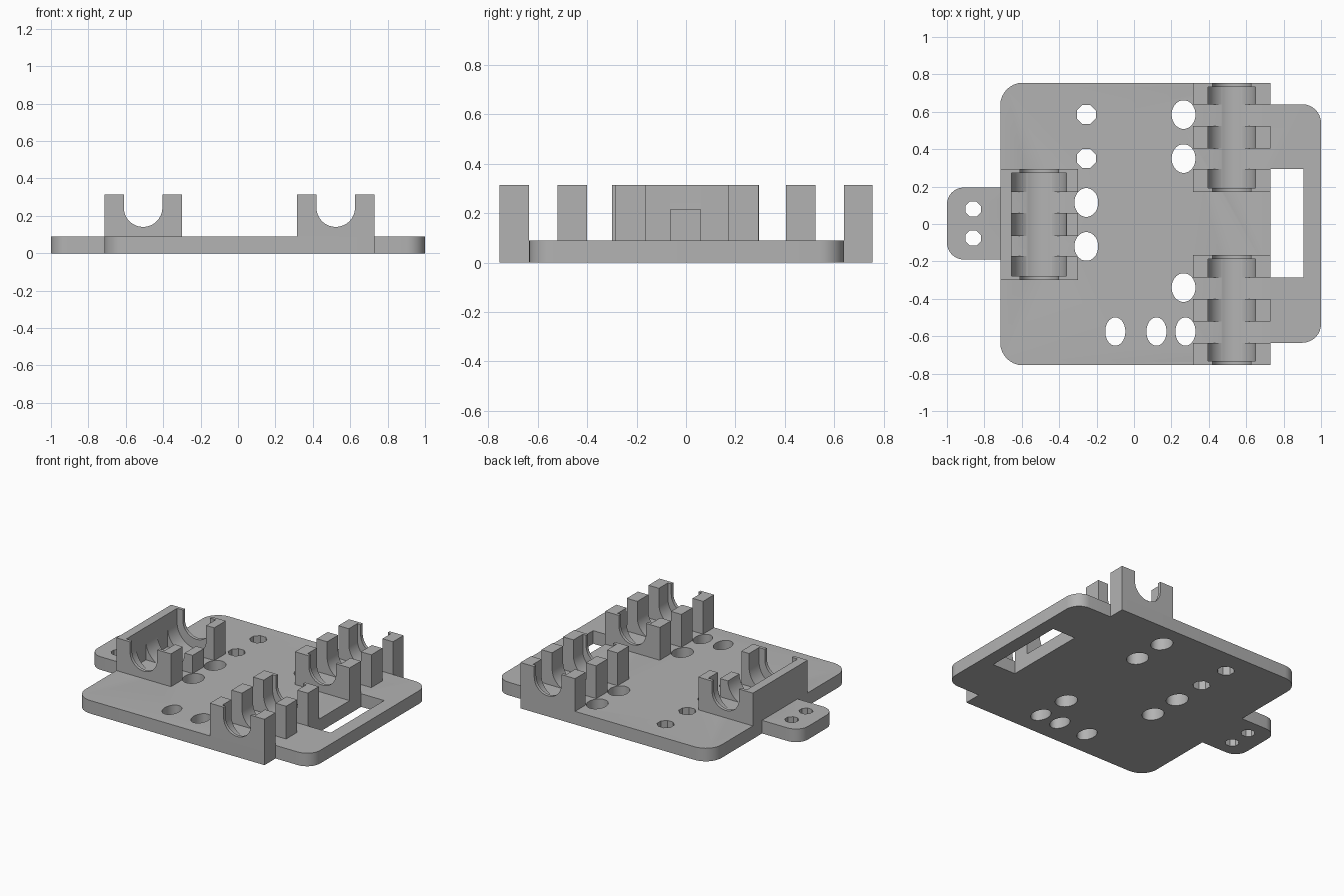
import bpy, bmesh, math
from mathutils import Vector

cube = bpy.data.objects.get("Cube")
if cube:
    bpy.data.objects.remove(cube, do_unlink=True)

PLATE, TOP = 0.09, 0.315

grey = bpy.data.materials.new("light grey plastic")
grey.use_nodes = True
grey.diffuse_color = (0.45, 0.45, 0.45, 1)
grey.node_tree.nodes["Principled BSDF"].inputs["Base Color"].default_value = (0.45, 0.45, 0.45, 1)


def prism(name, points, start, end, axis="Z"):
    """Extrude a 2D profile along Z (points are x, y) or Y (points are x, z)."""
    bm = bmesh.new()
    place = (lambda p: (p[0], p[1], start)) if axis == "Z" else (lambda p: (p[0], start, p[1]))
    face = bm.faces.new([bm.verts.new(place(p)) for p in points])
    grown = bmesh.ops.extrude_face_region(bm, geom=[face])
    step = Vector((0, 0, end - start)) if axis == "Z" else Vector((0, end - start, 0))
    moved = [g for g in grown["geom"] if isinstance(g, bmesh.types.BMVert)]
    bmesh.ops.translate(bm, verts=moved, vec=step)
    bmesh.ops.recalc_face_normals(bm, faces=bm.faces)
    mesh = bpy.data.meshes.new(name)
    bm.to_mesh(mesh)
    bm.free()
    mesh.materials.append(grey)
    obj = bpy.data.objects.new(name, mesh)
    bpy.context.collection.objects.link(obj)
    return obj


def box(name, x0, x1, y0, y1, z0, z1):
    return prism(name, [(x0, y0), (x1, y0), (x1, y1), (x0, y1)], z0, z1)


def rounded(corners, steps=8):
    """Polygon with a fillet of the given radius on each right-angled corner."""
    out = []
    for i, (x, y, r) in enumerate(corners):
        p = Vector((x, y))
        if r == 0:
            out.append(p)
            continue
        a = (Vector(corners[i - 1][:2]) - p).normalized() * r
        b = (Vector(corners[(i + 1) % len(corners)][:2]) - p).normalized() * r
        for k in range(steps + 1):
            t = k / steps * math.pi / 2
            out.append(p + a * (1 - math.sin(t)) + b * (1 - math.cos(t)))
    return out


def ellipse(x, y, rx, ry, n):
    turn = math.pi / n
    return [(x + rx * math.cos(turn + 2 * math.pi * i / n),
             y + ry * math.sin(turn + 2 * math.pi * i / n)) for i in range(n)]


def trough(x, z, r, steps=32):
    """Open-topped U profile: half circle below, straight walls above."""
    arc = [(x + r * math.cos(math.pi * (1 + i / steps)),
            z + r * math.sin(math.pi * (1 + i / steps))) for i in range(steps + 1)]
    return arc + [(x + r, 0.5), (x - r, 0.5)]


def cut(targets, cutter):
    cutter.hide_render = True
    for target in targets:
        mod = target.modifiers.new("cut", "BOOLEAN")
        mod.operation, mod.solver, mod.object = "DIFFERENCE", "EXACT", cutter
        bpy.context.view_layer.objects.active = target
        bpy.ops.object.modifier_apply(modifier=mod.name)
    bpy.data.objects.remove(cutter, do_unlink=True)


# Base plate with side tab and belt frame
plate = prism("base_plate", rounded([
    (-0.715, -0.755, 0.12), (0.73, -0.755, 0), (0.73, -0.635, 0), (1, -0.635, 0.1),
    (1, 0.64, 0.1), (0.73, 0.64, 0), (0.73, 0.755, 0), (-0.715, 0.755, 0.12),
    (-0.715, 0.195, 0), (-1, 0.195, 0.09), (-1, -0.19, 0.09), (-0.715, -0.19, 0)]), 0, PLATE)
cut([plate], box("window_cutter", 0.73, 0.905, -0.285, 0.295, -0.1, 0.2))


def holder(name, x0, x1, y0, y1, radius, bore_z, slots, slot_x):
    """Bearing cradle with end lips, wide bore and tie slots."""
    obj = box(name, x0, x1, y0, y1, PLATE, TOP)
    mid = (x0 + x1) / 2
    cut([obj], prism("lip_cutter", trough(mid, 0.244, 0.103), y0 - 0.1, y1 + 0.1, "Y"))
    cut([obj, plate], prism("bore_cutter", trough(mid, bore_z, radius), y0 + 0.022, y1 - 0.022, "Y"))
    for s0, s1 in slots:
        cut([obj], box("slot_cutter", slot_x, x1 + 0.1, s0, s1, 0.05, 0.5))
    return obj


# Two cradles on the right-hand rod, one on the other rod
back = holder("back_bearing_holder", 0.315, 0.73, 0.17, 0.755, 0.128, 0.205,
              [(0.525, 0.64), (0.293, 0.405)], 0.2)
front = holder("front_bearing_holder", 0.315, 0.73, -0.755, -0.165, 0.128, 0.205,
               [(-0.635, -0.52), (-0.4, -0.285)], 0.2)
side = holder("side_bearing_holder", -0.715, -0.3, -0.3, 0.295, 0.147, 0.22,
              [(0.06, 0.17), (-0.17, -0.065)], -0.655)
# Lower middle post of the side cradle
cut([side], box("post_cutter", -0.5, -0.2, -0.07, 0.065, 0.215, 0.5))

# Mounting holes: x, y, x radius, y radius, sides
oct_r = 1 / math.cos(math.pi / 8)
holes = [(x, y, 0.064, 0.077, 24) for x, y in
         [(0.265, 0.585), (0.265, 0.35), (0.265, -0.34), (-0.255, 0.115), (-0.255, -0.12)]]
holes += [(x, -0.575, 0.054, 0.076, 24) for x in (-0.1, 0.12, 0.275)]
holes += [(-0.255, y, 0.051 * oct_r, 0.051 * oct_r, 8) for y in (0.585, 0.35)]
holes += [(-0.86, y, 0.041 * oct_r, 0.041 * oct_r, 8) for y in (0.08, -0.075)]
for h in holes:
    reach = [plate]
    if h[4] > 8:
        reach.append(side if h[0] == -0.255 else back if h[1] > 0 else front)
    cut(reach, prism("hole_cutter", ellipse(*h), -0.1, 0.5))

# Smooth the curved walls, keep machined edges crisp
bpy.ops.object.select_all(action="DESELECT")
for obj in (plate, back, front, side):
    obj.select_set(True)
bpy.context.view_layer.objects.active = plate
bpy.ops.object.shade_smooth_by_angle(angle=math.radians(30))
